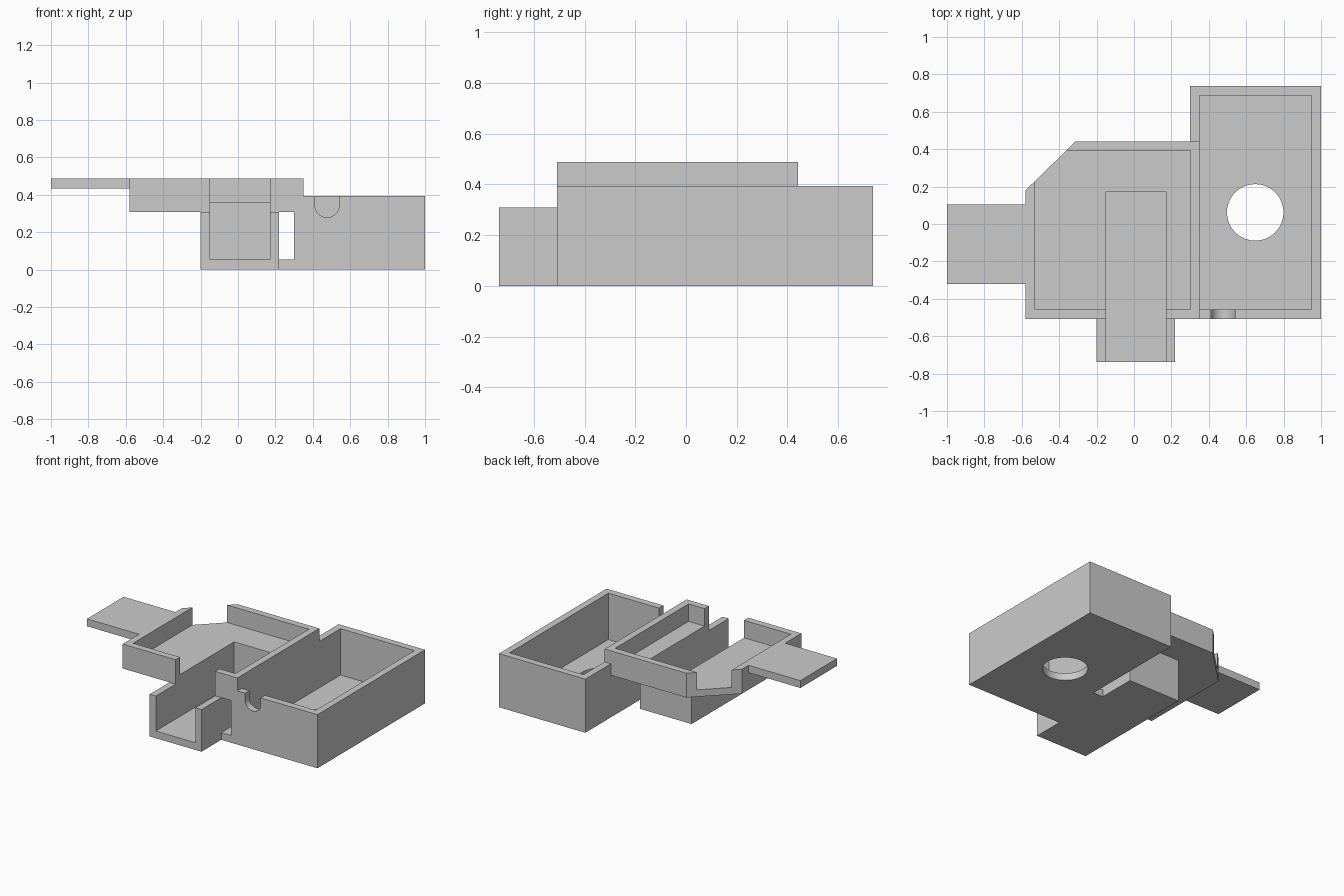
import bpy
import bmesh
import math
from mathutils import Matrix

cube = bpy.data.objects.get("Cube")
if cube:
    bpy.data.objects.remove(cube, do_unlink=True)

WALL = 0.05
FLOOR = 0.053
BOX_TOP = 0.393
TRAY_BOTTOM, TRAY_FLOOR, TRAY_TOP = 0.309, 0.36, 0.488
FRONT = -0.508
END = 0.737

grey = bpy.data.materials.new("light grey")
grey.use_nodes = True
grey.diffuse_color = (0.6, 0.6, 0.6, 1)
grey.node_tree.nodes["Principled BSDF"].inputs["Base Color"].default_value = (0.6, 0.6, 0.6, 1)


def add_object(name, bm):
    bmesh.ops.recalc_face_normals(bm, faces=bm.faces)
    mesh = bpy.data.meshes.new(name)
    bm.to_mesh(mesh)
    bm.free()
    mesh.materials.append(grey)
    obj = bpy.data.objects.new(name, mesh)
    bpy.context.collection.objects.link(obj)
    return obj


def prism(name, outline, z0, z1):
    bm = bmesh.new()
    face = bm.faces.new([bm.verts.new((x, y, z0)) for x, y in outline])
    top = bmesh.ops.extrude_face_region(bm, geom=[face])["geom"]
    verts = [v for v in top if isinstance(v, bmesh.types.BMVert)]
    bmesh.ops.translate(bm, verts=verts, vec=(0, 0, z1 - z0))
    return add_object(name, bm)


def block(name, x0, x1, y0, y1, z0, z1):
    return prism(name, [(x0, y0), (x1, y0), (x1, y1), (x0, y1)], z0, z1)


def cylinder(name, radius, depth, centre, tilt=0):
    bm = bmesh.new()
    bmesh.ops.create_cone(bm, cap_ends=True, segments=64, radius1=radius,
                          radius2=radius, depth=depth,
                          matrix=Matrix.Translation(centre) @ Matrix.Rotation(tilt, 4, "X"))
    return add_object(name, bm)


# Deep box on the left side
housing = block("housing", 0.3, 1, FRONT, END, 0, BOX_TOP)

# Raised tray with a cut corner, its side tab, the chute and the joining foot
solids = [
    prism("tray", [(-0.58, FRONT), (0.35, FRONT), (0.35, 0.442), (-0.312, 0.442),
                   (-0.58, 0.18)], TRAY_BOTTOM, TRAY_TOP),
    block("side_tab", -1, -0.55, -0.32, 0.104, 0.434, TRAY_TOP),
    block("chute", -0.2, 0.22, -END, 0.22, 0, TRAY_BOTTOM),
    block("joining_foot", 0.2, 0.32, FRONT, -0.06, 0, FLOOR),
]

# Cavities, drain hole and round-bottomed cable notch
notch_x, notch_z, notch_r = 0.476, 0.343, 0.064
cutters = [
    block("box_cavity", 0.35, 1 - WALL, FRONT + WALL, END - WALL, FLOOR, 1),
    block("tray_cavity", -0.53, 0.3, FRONT + WALL, 0.392, TRAY_FLOOR, 1),
    block("chute_cavity", -0.15, 0.17, -1, 0.17, FLOOR, 1),
    cylinder("floor_hole", 0.151, 0.4, (0.648, 0.062, 0)),
    cylinder("notch_round", notch_r, 0.2, (notch_x, FRONT, notch_z), math.pi / 2),
    block("notch_slot", notch_x - notch_r, notch_x + notch_r,
          FRONT - 0.1, FRONT + 0.1, notch_z, 1),
]

# Fuse the solids, then cut
for operation, helpers in (("UNION", solids), ("DIFFERENCE", cutters)):
    for helper in helpers:
        helper.hide_render = True
        mod = housing.modifiers.new(helper.name, "BOOLEAN")
        mod.operation = operation
        mod.solver = "EXACT"
        mod.object = helper

depsgraph = bpy.context.evaluated_depsgraph_get()
result = bpy.data.meshes.new_from_object(housing.evaluated_get(depsgraph))
housing.modifiers.clear()
housing.data = result
for helper in solids + cutters:
    bpy.data.objects.remove(helper, do_unlink=True)

# Clean edges, smooth only around the round cuts
bpy.ops.object.select_all(action="DESELECT")
housing.select_set(True)
bpy.context.view_layer.objects.active = housing
bpy.ops.object.shade_smooth_by_angle(angle=math.radians(30))
